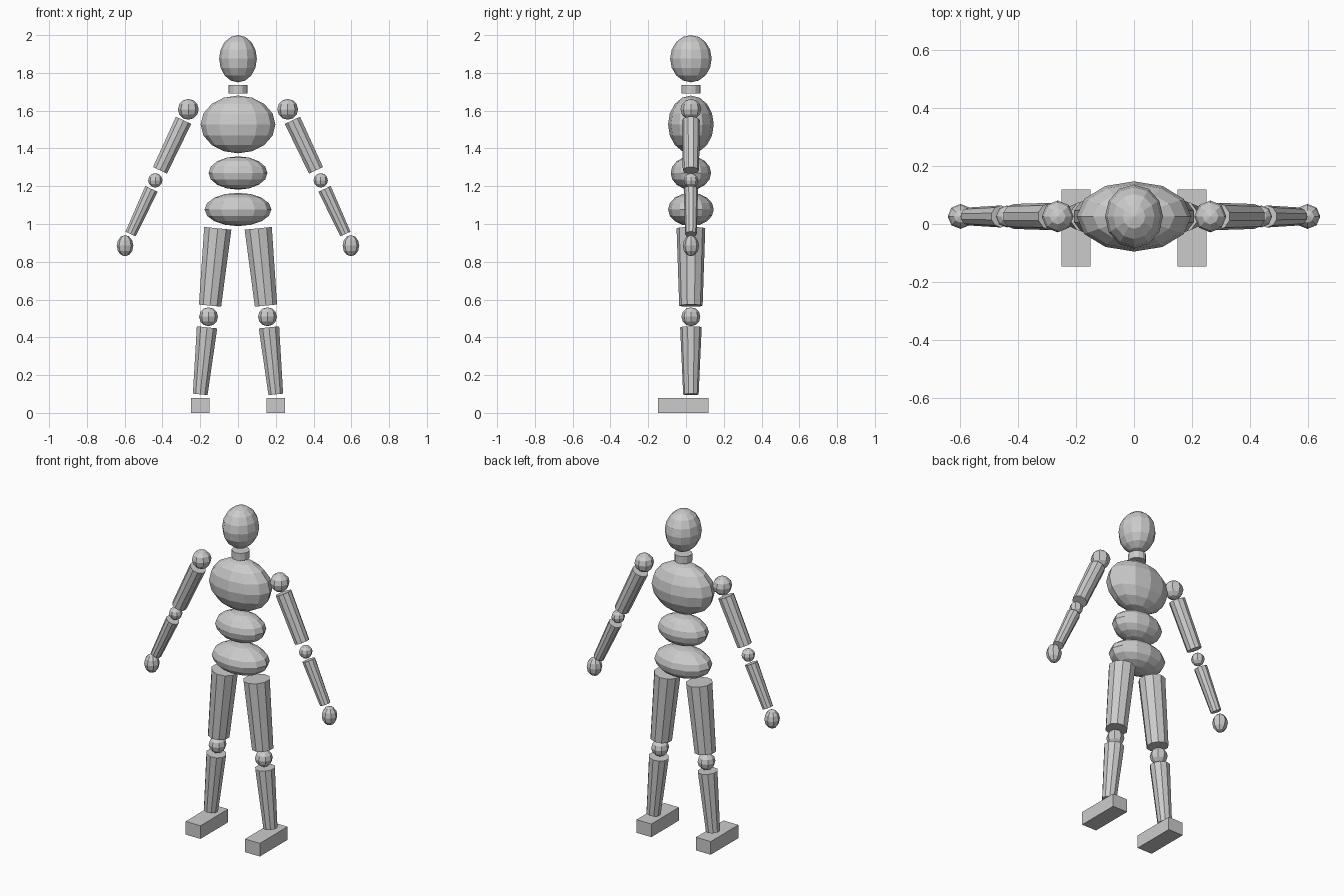
import bpy
from mathutils import Vector

if "Cube" in bpy.data.objects:
    bpy.data.objects.remove(bpy.data.objects["Cube"])

Y = 0.026  # depth of the body axis


def ball(name, x, z, size, segs=12, rings=8):
    bpy.ops.mesh.primitive_uv_sphere_add(segments=segs, ring_count=rings, radius=1, location=(x, Y, z))
    o = bpy.context.object
    o.name = name
    o.scale = size
    return o


def limb(name, top, bottom, r_top, r_bottom, sides=10):
    a, b = Vector((top[0], Y, top[1])), Vector((bottom[0], Y, bottom[1]))
    d = a - b
    bpy.ops.mesh.primitive_cone_add(vertices=sides, radius1=r_bottom, radius2=r_top,
                                    depth=d.length, location=(a + b) / 2)
    o = bpy.context.object
    o.name = name
    o.rotation_euler = (0, Vector((0, 0, 1)).angle(d) * (1 if d.x > 0 else -1), 0)
    return o


# head, neck and torso
ball("head", 0, 1.875, (0.1, 0.11, 0.125))
limb("neck", (0, 1.735), (0, 1.69), 0.05, 0.05, 12)
ball("chest", 0, 1.527, (0.198, 0.121, 0.153))
ball("abdomen", 0, 1.27, (0.156, 0.107, 0.088))
ball("pelvis", 0, 1.077, (0.177, 0.121, 0.088))

for side, s in (("left", 1), ("right", -1)):
    # arm
    ball(side + "_shoulder", s * 0.263, 1.607, (0.055,) * 3, 8, 6)
    limb(side + "_upper_arm", (s * 0.288, 1.549), (s * 0.413, 1.284), 0.047, 0.043)
    ball(side + "_elbow", s * 0.438, 1.231, (0.038,) * 3, 8, 6)
    limb(side + "_forearm", (s * 0.458, 1.186), (s * 0.569, 0.947), 0.038, 0.031)
    ball(side + "_hand", s * 0.598, 0.885, (0.044, 0.043, 0.056), 8, 6)
    # leg
    limb(side + "_thigh", (s * 0.107, 0.977), (s * 0.148, 0.568), 0.076, 0.062)
    ball(side + "_knee", s * 0.156, 0.509, (0.05,) * 3, 8, 6)
    limb(side + "_shin", (s * 0.164, 0.453), (s * 0.2, 0.098), 0.057, 0.041)
    # foot
    bpy.ops.mesh.primitive_cube_add(size=1, location=(s * 0.2, -0.014, 0.04))
    foot = bpy.context.object
    foot.name = side + "_foot"
    foot.scale = (0.1, 0.266, 0.08)
